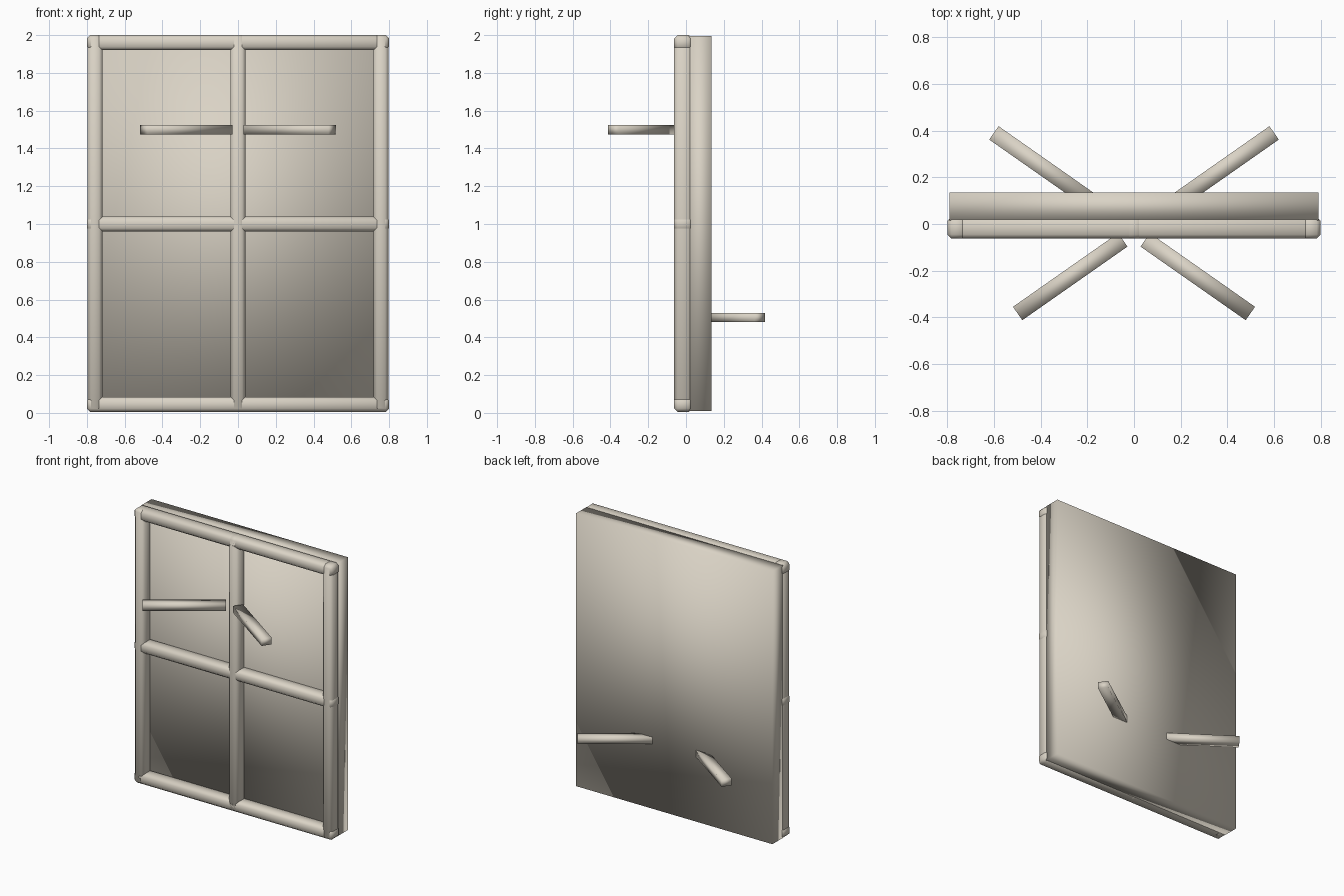
import bpy
from math import radians, cos, sin
from mathutils import Vector

cube = bpy.data.objects.get("Cube")
if cube:
    bpy.data.objects.remove(cube, do_unlink=True)

# Single warm stone colour
stone = bpy.data.materials.new("warm_stone")
stone.use_nodes = True
colour = (0.70, 0.65, 0.56, 1)
stone.diffuse_color = colour
stone.node_tree.nodes["Principled BSDF"].inputs["Base Color"].default_value = colour


def block(name, size, centre, turn=0, bevel=0):
    """Smooth-shaded box, optionally turned about z and bevelled."""
    bpy.ops.mesh.primitive_cube_add(size=1, location=centre)
    obj = bpy.context.object
    obj.name = name
    obj.scale = size
    bpy.ops.object.transform_apply(location=False, rotation=False, scale=True)
    obj.rotation_euler.z = turn
    obj.data.materials.append(stone)
    bpy.ops.object.shade_smooth()
    if bevel:
        mod = obj.modifiers.new("soft_edges", "BEVEL")
        mod.width = bevel
        mod.segments = 1
    return obj


# Door leaf
block("panel", (1.58, 0.12, 1.985), (0, 0.075, 1.0025))

# Frame: three uprights crossed by three rails
BAR, DEPTH, BAR_Y, SOFT = 0.08, 0.095, -0.0155, 0.018
for side, x in (("right", -0.757), ("middle", 0), ("left", 0.757)):
    block(side + "_upright", (BAR, DEPTH, 1.995), (x, BAR_Y, 1.0025), bevel=SOFT)
for level, z in (("bottom", 0.045), ("middle", 1.0), ("top", 1.96)):
    block(level + "_rail", (1.6, DEPTH, BAR), (0, BAR_Y, z), bevel=SOFT)

# Angled pegs: a splayed pair on the front and one on the back
LENGTH = 0.55
for face, y_dir, start, z in (("front", -1, (0.048, -0.068), 1.5),
                              ("back", 1, (0.15, 0.075), 0.505)):
    for side, x_dir in (("left", 1), ("right", -1)):
        angle = radians(35)
        along = Vector((x_dir * cos(angle), y_dir * sin(angle), 0))
        centre = Vector((x_dir * start[0], start[1], z)) + along * LENGTH / 2
        block(f"{face}_{side}_peg", (LENGTH, 0.07, 0.05), centre,
              turn=angle * x_dir * y_dir)
